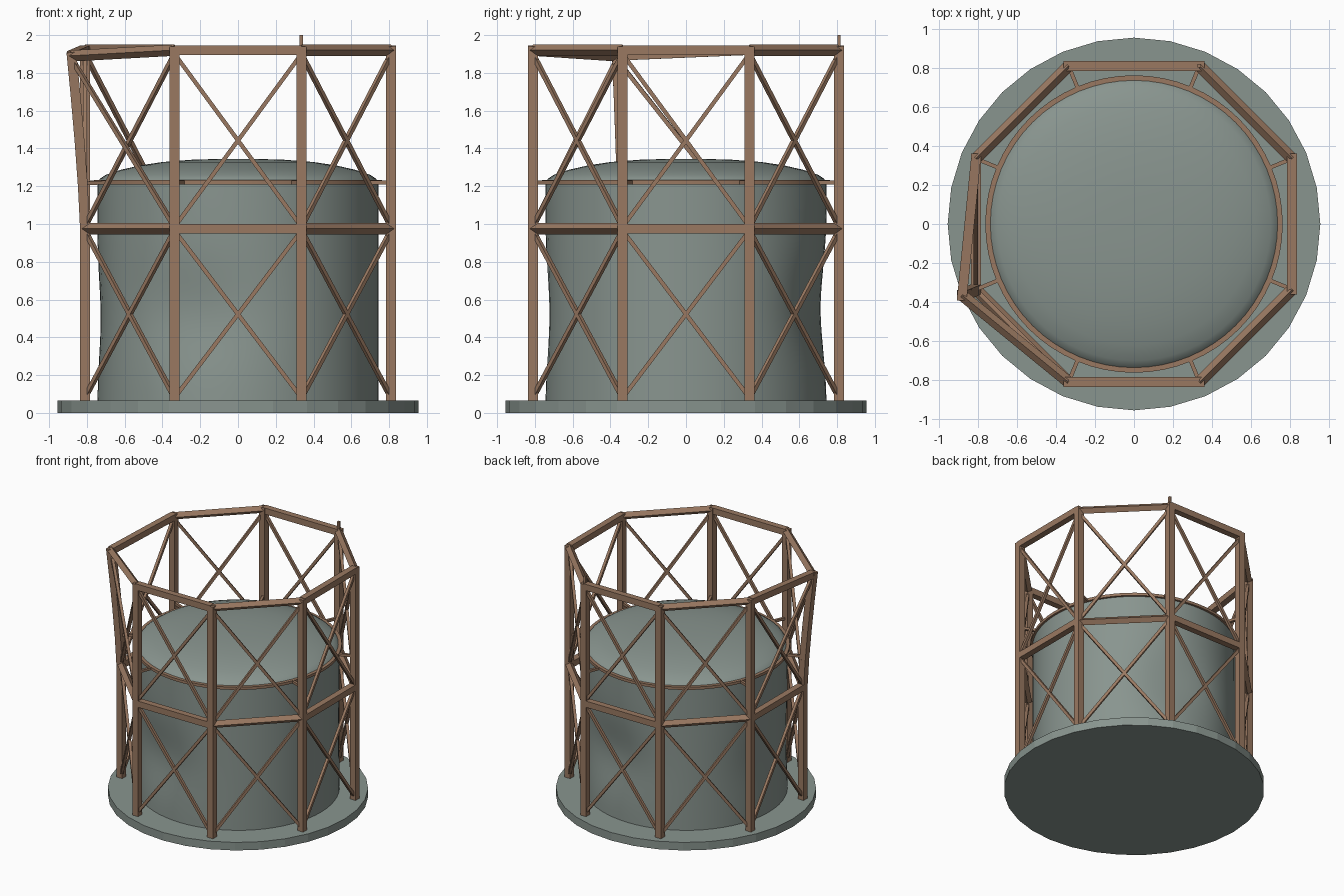
import bpy, bmesh, math
from mathutils import Vector, Matrix

if "Cube" in bpy.data.objects:
    bpy.data.objects.remove(bpy.data.objects["Cube"])


def material(name, rgb):
    m = bpy.data.materials.new(name)
    m.diffuse_color = (*rgb, 1)
    m.use_nodes = True
    m.node_tree.nodes["Principled BSDF"].inputs["Base Color"].default_value = m.diffuse_color
    return m


GREY = material("grey green metal", (0.25, 0.30, 0.275))
RUST = material("rusty brown steel", (0.32, 0.19, 0.12))


def finish(bm, name, mat, smooth=False):
    bmesh.ops.recalc_face_normals(bm, faces=bm.faces)
    me = bpy.data.meshes.new(name)
    bm.to_mesh(me)
    bm.free()
    me.materials.append(mat)
    ob = bpy.data.objects.new(name, me)
    bpy.context.collection.objects.link(ob)
    if smooth:
        bpy.ops.object.select_all(action='DESELECT')
        ob.select_set(True)
        bpy.context.view_layer.objects.active = ob
        bpy.ops.object.shade_smooth_by_angle(angle=math.radians(35))
    return ob


def bar(bm, a, b, width, roll=0.0):
    """Square bar from a to b, rolled about its own axis."""
    a, b = Vector(a), Vector(b)
    d = (b - a).normalized()
    ref = Vector((0, 1, 0)) if abs(d.z) > 0.95 else Vector((0, 0, 1))
    side = d.cross(ref).normalized()
    rot = Matrix.Rotation(roll, 3, d)
    side = rot @ side
    up = side.cross(d)
    h = width / 2
    ends = [[bm.verts.new(p + side * h * i + up * h * j)
             for i, j in ((-1, -1), (1, -1), (1, 1), (-1, 1))] for p in (a, b)]
    bm.faces.new(ends[0])
    bm.faces.new(ends[1])
    for k in range(4):
        n = (k + 1) % 4
        bm.faces.new((ends[0][k], ends[0][n], ends[1][n], ends[1][k]))


def lathe(profile, n, dent=lambda a, z: 0.0, closed=False):
    """Revolve (radius, height) points; radius 0 makes a pole."""
    bm = bmesh.new()
    rings = []
    for r, z in profile:
        if r == 0:
            rings.append([bm.verts.new((0, 0, z))] * n)
            continue
        ring = []
        for k in range(n):
            a = 2 * math.pi * k / n
            q = r - dent(a, z)
            ring.append(bm.verts.new((q * math.cos(a), q * math.sin(a), z)))
        rings.append(ring)
    pairs = list(zip(rings, rings[1:]))
    if closed:
        pairs.append((rings[-1], rings[0]))
    for lo, hi in pairs:
        for k in range(n):
            m = (k + 1) % n
            vs = list(dict.fromkeys((lo[k], lo[m], hi[m], hi[k])))
            bm.faces.new(vs)
    return bm


# round base slab
bm = bmesh.new()
bmesh.ops.create_cone(bm, cap_ends=True, segments=32, radius1=0.955, radius2=0.955,
                      depth=0.065, matrix=Matrix.Translation((0, 0, 0.0325)))
finish(bm, "base_slab", GREY)

# tank wall with shallow dents: (angle, height, depth)
DENTS = [(-110, 0.52, 0.05), (75, 0.55, 0.055), (178, 0.5, 0.018)]


def dent(a, z):
    total = 0
    for deg, h, depth in DENTS:
        d = (a - math.radians(deg) + math.pi) % (2 * math.pi) - math.pi
        total += depth * math.exp(-(d / 0.45) ** 2 - ((z - h) / 0.27) ** 2)
    return total


wall = [(0.745, 0.06 + 1.16 * i / 20) for i in range(21)]
finish(lathe(wall, 64, dent), "tank_wall", GREY, True)

# domed roof
dome = [(0.745, 1.22), (0.73, 1.24), (0.70, 1.26), (0.62, 1.287), (0.52, 1.31),
        (0.40, 1.328), (0.25, 1.34), (0.12, 1.344), (0, 1.345)]
finish(lathe(dome, 64), "tank_roof", GREY, True)

# collar round the tank top
collar = [(0.735, 1.21), (0.762, 1.21), (0.762, 1.232), (0.735, 1.232)]
finish(lathe(collar, 64, closed=True), "tank_collar", RUST, True)

# eight posts on an octagon; one of them leans outward above the middle
R, MID, TOP, FLOOR = 0.877, 0.975, 1.92, 0.06
BENT = 4
feet = [(R * math.cos(math.radians(22.5 + 45 * k)),
         R * math.sin(math.radians(22.5 + 45 * k))) for k in range(8)]


def node(k, z):
    k %= 8
    x, y = feet[k]
    if k == BENT and z > MID:
        t = ((z - MID) / (TOP - MID)) ** 1.3
        return Vector((x - 0.07 * t, y - 0.03 * t, z - 0.03 * t))
    return Vector((x, y, z))


posts, rails, braces, brackets = (bmesh.new() for _ in range(4))
for k in range(8):
    if k == BENT:
        levels = [FLOOR, MID, 1.2, 1.45, 1.7, 1.94]
    else:
        levels = [FLOOR, 1.94]
    for z0, z1 in zip(levels, levels[1:]):
        bar(posts, node(k, z0), node(k, z1), 0.052)

    # rails: flat on the straight sides, edge-up on the slanted sides
    slanted = k % 2 == 0
    for z in (MID, TOP):
        bar(rails, node(k, z), node(k + 1, z), 0.042 if slanted else 0.05,
            math.radians(45) if slanted else 0)

    # crossed braces, lower and upper bay
    for z0, z1 in ((0.08, 0.965), (0.985, 1.9)):
        bar(braces, node(k, z0), node(k + 1, z1), 0.022)
        bar(braces, node(k + 1, z0), node(k, z1), 0.022)

    # guide brackets between collar and post
    p = node(k, 1.22)
    a = Vector((p.x, p.y, 0)).normalized() * 0.755
    bar(brackets, (a.x, a.y, 1.22), p, 0.02)

finish(posts, "frame_posts", RUST)
finish(rails, "frame_rails", RUST)
finish(braces, "cross_braces", RUST)
finish(brackets, "guide_brackets", RUST)

# short mast on a rear post
bm = bmesh.new()
bar(bm, (feet[1][0], feet[1][1], 1.9), (feet[1][0], feet[1][1], 2.0), 0.018)
finish(bm, "mast", RUST)
